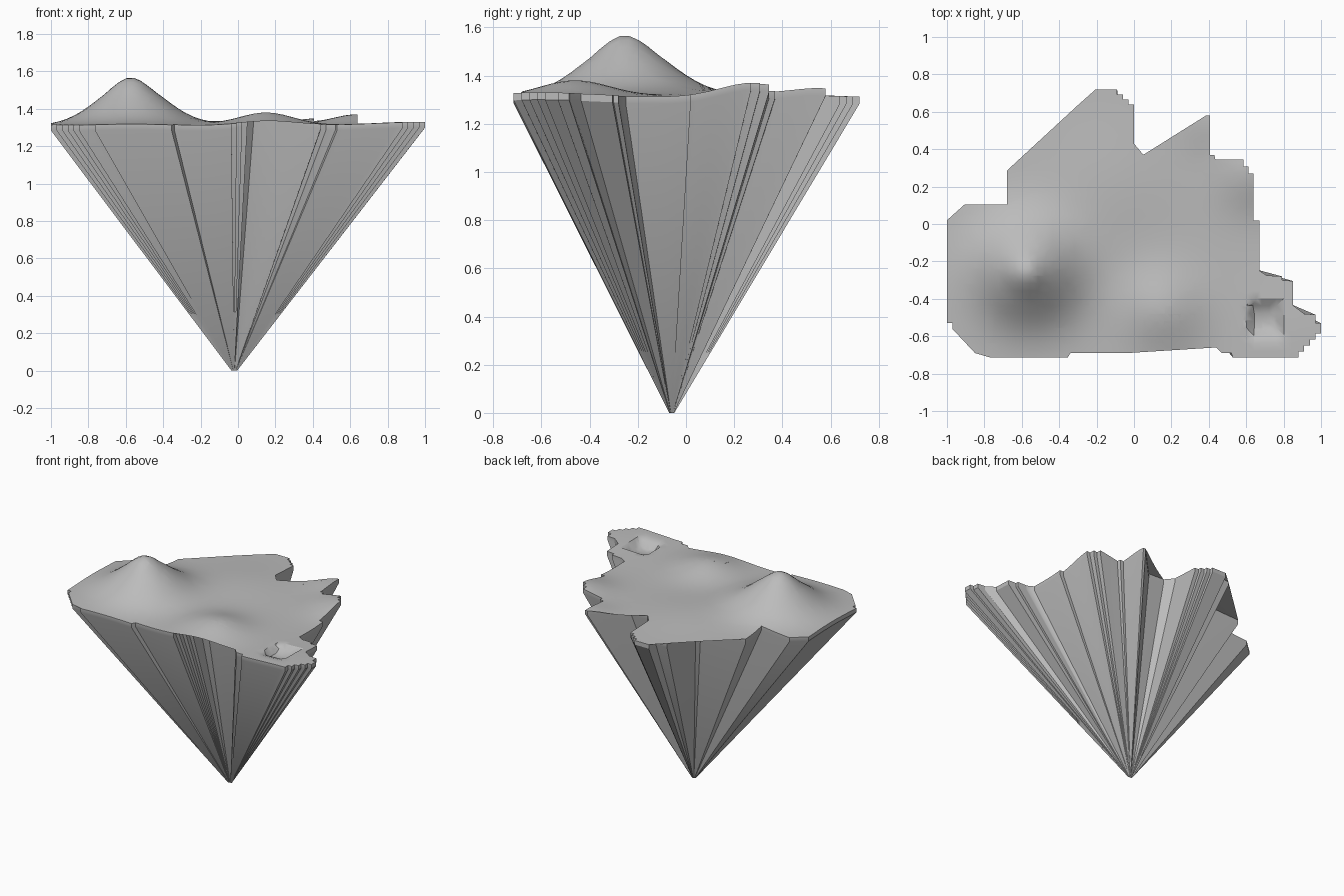
import bpy
import bmesh
import math
from mathutils import Vector

cube = bpy.data.objects.get("Cube")
if cube:
    bpy.data.objects.remove(cube, do_unlink=True)

TIP = Vector((-0.02, -0.06, 0.0))
TIP_SCALE = 0.015
LIP = 0.03
GRID = 0.04

stone = bpy.data.materials.new("pale grey stone")
stone.use_nodes = True
grey = (0.5, 0.5, 0.5, 1.0)
stone.diffuse_color = grey
stone.node_tree.nodes["Principled BSDF"].inputs["Base Color"].default_value = grey


def stairs(start, end, count, x_first=True):
    """Stepped edge between two points."""
    dx = (end[0] - start[0]) / count
    dy = (end[1] - start[1]) / count
    points = [start]
    for i in range(count):
        x, y = start[0] + dx * i, start[1] + dy * i
        points.append((x + dx, y) if x_first else (x, y + dy))
        points.append((x + dx, y + dy))
    return points


# Island outline, counter-clockwise, one stretch of coast at a time
west = [(-0.68, 0.285), (-0.68, 0.105), (-0.905, 0.105), (-1, 0.02)]
south_west = stairs((-1, -0.53), (-0.85, -0.69), 5) + [(-0.765, -0.69), (-0.765, -0.715)]
south = [(-0.355, -0.715), (-0.34, -0.69)]
bay = stairs((-0.035, -0.69), (0.05, -0.6), 3, False) + [(0.05, -0.51), (0.085, -0.48)]
cape = [(0.44, -0.48), (0.44, -0.66), (0.47, -0.69), (0.52, -0.69), (0.53, -0.715)]
south_east = stairs((0.88, -0.715), (1, -0.585), 4, False) + [(1, -0.53), (0.97, -0.53)]
east = [(0.97, -0.485), (0.91, -0.48), (0.85, -0.435), (0.85, -0.305), (0.79, -0.3),
        (0.79, -0.28), (0.71, -0.275), (0.67, -0.25), (0.67, 0.02), (0.64, 0.02)]
north_east = stairs((0.64, 0.27), (0.585, 0.345), 2) + [(0.435, 0.345), (0.43, 0.37)]
spike = [(0.405, 0.37), (0.405, 0.58), (0.385, 0.58), (0.18, 0.37), (0.05, 0.37), (0, 0.43)]
spur = stairs((0, 0.64), (-0.09, 0.72), 3) + [(-0.205, 0.72), (-0.205, 0.64),
                                              (-0.295, 0.64), (-0.295, 0.31), (-0.32, 0.285)]
outline = west + south_west + south + bay + cape + south_east + east + north_east + spike + spur

# Rolling hills: x, y, height, radius
HILLS = [(-0.57, -0.25, 0.23, 0.18), (0.15, -0.46, 0.07, 0.15), (0.64, 0.28, 0.06, 0.14),
         (0.4, 0.56, 0.035, 0.12), (-0.15, 0.2, 0.025, 0.25), (0.95, -0.6, 0.02, 0.25)]


def ground_height(x, y):
    z = 1.31
    for hx, hy, height, radius in HILLS:
        z += height * math.exp(-((x - hx) ** 2 + (y - hy) ** 2) / (2 * radius ** 2))
    # pointed summit
    z += 0.25 * max(0, 0.13 - math.hypot(x + 0.58, y + 0.26))
    # squarish crater on the small cape
    crater = max(abs(x - 0.7), abs(y + 0.51))
    z -= 0.05 * min(1, max(0, (0.1 - crater) / 0.05))
    return z


def finish(bm, name):
    bmesh.ops.recalc_face_normals(bm, faces=bm.faces[:])
    mesh = bpy.data.meshes.new(name)
    bm.to_mesh(mesh)
    mesh.materials.append(stone)
    obj = bpy.data.objects.new(name, mesh)
    bpy.context.collection.objects.link(obj)
    bpy.ops.object.select_all(action="DESELECT")
    obj.select_set(True)
    bpy.context.view_layer.objects.active = obj
    bpy.ops.object.shade_smooth_by_angle(angle=math.radians(30))


# Terrain: fill the outline, slice it into a grid and raise the hills
bm = bmesh.new()
bm.faces.new([bm.verts.new((x, y, 0)) for x, y in outline])
bmesh.ops.triangulate(bm, faces=bm.faces[:])
for axis in ((1, 0, 0), (0, 1, 0)):
    for i in range(-25, 26):
        bmesh.ops.bisect_plane(bm, geom=bm.verts[:] + bm.edges[:] + bm.faces[:], dist=0.0001,
                               plane_co=Vector(axis) * (i * GRID + 0.003), plane_no=axis)
bmesh.ops.dissolve_degenerate(bm, dist=0.0001, edges=bm.edges[:])
bmesh.ops.triangulate(bm, faces=bm.faces[:])
for v in bm.verts:
    v.co.z = ground_height(v.co.x, v.co.y)
bmesh.ops.recalc_face_normals(bm, faces=bm.faces[:])
if sum(f.normal.z for f in bm.faces) < 0:
    bmesh.ops.reverse_faces(bm, faces=bm.faces[:])
top_faces = bm.faces[:]
finish(bm, "terrain_top")

# Rock: a short lip below the coast, then pleated walls running to the tip
rim = [e for e in bm.edges if e.is_boundary]
for step in ("lip", "tip"):
    made = bmesh.ops.extrude_edge_only(bm, edges=rim)["geom"]
    rim = [g for g in made if isinstance(g, bmesh.types.BMEdge)]
    for v in [g for g in made if isinstance(g, bmesh.types.BMVert)]:
        if step == "lip":
            v.co.z -= LIP
        else:
            flat = Vector((v.co.x, v.co.y, 0))
            v.co = TIP + (flat - TIP) * TIP_SCALE
    rim = [e for e in rim if e.is_boundary]
bmesh.ops.recalc_face_normals(bm, faces=bm.faces[:])
bmesh.ops.delete(bm, geom=top_faces, context="FACES")
finish(bm, "rock_underside")
bm.free()
